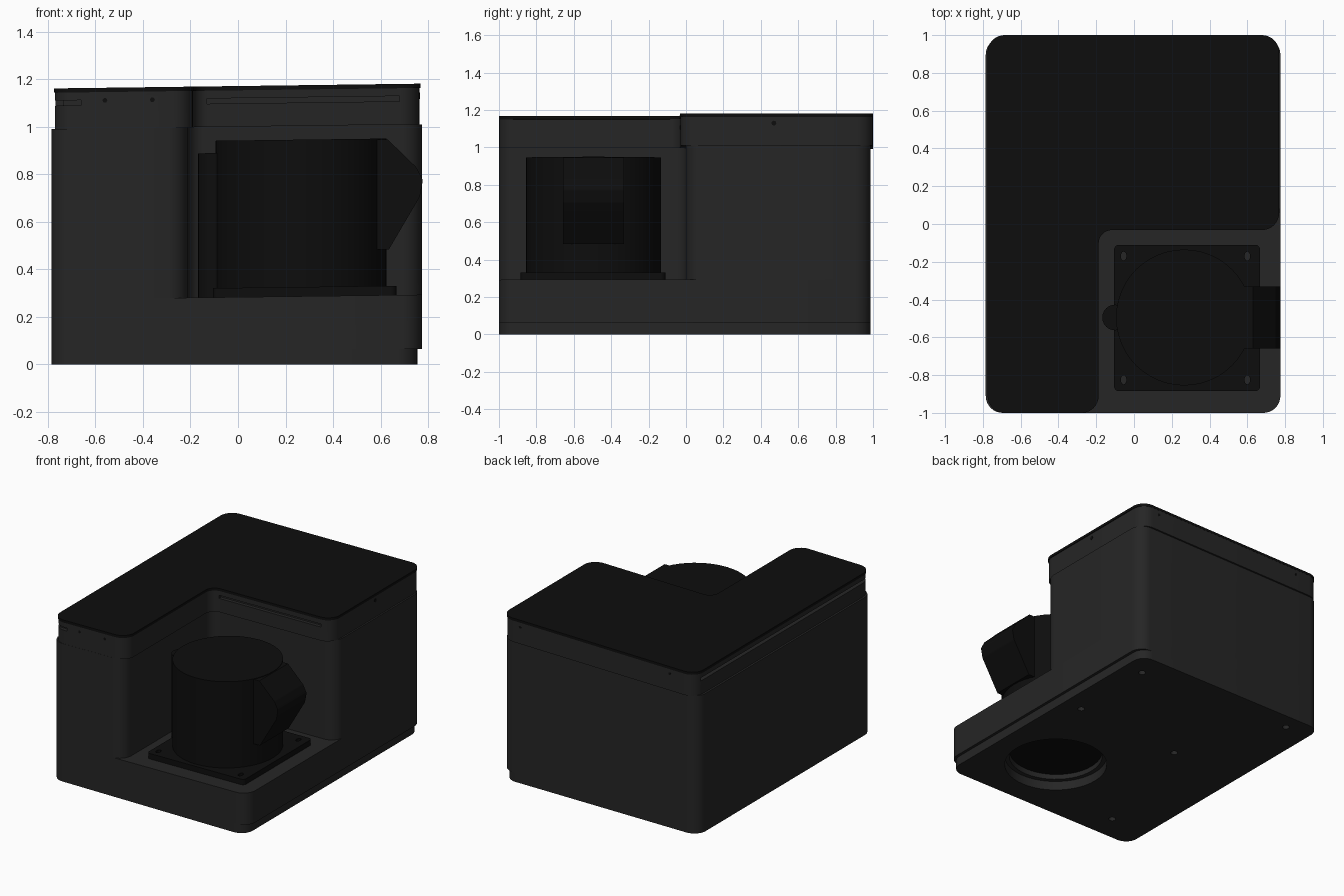
import bpy, bmesh, math
from mathutils import Vector

if "Cube" in bpy.data.objects:
    bpy.data.objects.remove(bpy.data.objects["Cube"])

TILT = 0.013  # upper surfaces rise slightly towards +x


def material(name, v):
    m = bpy.data.materials.new(name)
    m.diffuse_color = (v, v, v, 1)
    m.use_nodes = True
    m.node_tree.nodes["Principled BSDF"].inputs["Base Color"].default_value = m.diffuse_color
    return m


GREY = material("dark_grey", 0.019)
BLACK = material("black", 0.004)


def rounded(corners, seg=8):
    """Fillet a polygon given as (x, y, radius) corners."""
    out = []
    n = len(corners)
    for i, (x, y, r) in enumerate(corners):
        p = Vector((x, y))
        if r == 0:
            out.append(p)
            continue
        a = (Vector(corners[i - 1][:2]) - p).normalized()
        b = (Vector(corners[(i + 1) % n][:2]) - p).normalized()
        half = a.angle(b) / 2
        centre = p + (a + b).normalized() * (r / math.sin(half))
        s = p + a * (r / math.tan(half)) - centre
        e = p + b * (r / math.tan(half)) - centre
        sweep = s.angle_signed(e)  # clockwise positive
        for k in range(seg + 1):
            t = -sweep * k / seg
            out.append(centre + Vector((s.x * math.cos(t) - s.y * math.sin(t),
                                        s.x * math.sin(t) + s.y * math.cos(t))))
    return out


def rect(x0, x1, y0, y1, r=0):
    return rounded([(x0, y0, r), (x1, y0, r), (x1, y1, r), (x0, y1, r)])


def circle(x, y, r, n=48, sy=1):
    return [Vector((x + r * math.cos(2 * math.pi * k / n),
                    y + sy * r * math.sin(2 * math.pi * k / n))) for k in range(n)]


def prism(name, pts, lo, hi, mat, axis="z"):
    """Extrude a profile along z (xy profile), y (xz profile) or x (yz profile)."""
    place = {"z": lambda p, h: (p.x, p.y, h),
             "y": lambda p, h: (p.x, h, p.y),
             "x": lambda p, h: (h, p.x, p.y)}[axis]
    bm = bmesh.new()
    rings = [[bm.verts.new(place(p, h)) for p in pts] for h in (lo, hi)]
    bm.faces.new(rings[0][::-1])
    bm.faces.new(rings[1])
    n = len(pts)
    for i in range(n):
        j = (i + 1) % n
        bm.faces.new((rings[0][i], rings[0][j], rings[1][j], rings[1][i]))
    for v in bm.verts:
        if v.co.z > 0.07:
            v.co.z += TILT * v.co.x
    bmesh.ops.recalc_face_normals(bm, faces=bm.faces)
    me = bpy.data.meshes.new(name)
    bm.to_mesh(me)
    bm.free()
    me.materials.append(mat)
    ob = bpy.data.objects.new(name, me)
    bpy.context.collection.objects.link(ob)
    return ob


def cut(target, cutter):
    mod = target.modifiers.new("cut", "BOOLEAN")
    mod.operation = "DIFFERENCE"
    mod.solver = "EXACT"
    mod.object = cutter
    bpy.context.view_layer.objects.active = target
    bpy.ops.object.modifier_apply(modifier=mod.name)
    bpy.data.objects.remove(cutter)


def l_shape(x0, x1, y0, y1, nx, ny, r):
    """L outline: full rectangle minus the front right corner."""
    return rounded([(x0, y0, r), (nx, y0, r), (nx, ny, 0.07),
                    (x1, ny, r), (x1, y1, r), (x0, y1, r)])


# Housing: base plate, lower body and L-shaped upper body
base = prism("base_plate", rect(-0.785, 0.755, -1, 0.987, 0.09), 0, 0.065, GREY)
lower = prism("lower_body", rect(-0.785, 0.775, -1, 0.987, 0.09), 0.065, 0.283, GREY)
prism("upper_body", l_shape(-0.785, 0.775, -1, 0.987, -0.21, 0, 0.09), 0.283, 1.0, GREY)

# Opening underneath and screw holes in the base
cut(base, prism("cutter", circle(0.265, -0.495, 0.34), -0.1, 0.2, GREY))
cut(lower, prism("cutter", circle(0.265, -0.495, 0.31), 0.0, 0.5, GREY))
for x, y in [(0.61, 0.81), (0.61, 0.18), (-0.24, 0.13), (-0.59, 0.87), (-0.49, -0.81)]:
    cut(base, prism("cutter", circle(x, y, 0.024, 16), -0.1, 0.045, GREY))
prism("lens_window", circle(0.265, -0.495, 0.309), 0.1, 0.29, BLACK)

# Lid skirt with ventilation slots, and black top panel
skirt = prism("lid_skirt", l_shape(-0.771, 0.763, -0.999, 0.999, -0.19, -0.03, 0.09), 1.0, 1.155, GREY)
for x0, x1, y0, y1 in [(-0.9, -0.735, -1.1, 0.93), (-0.9, -0.66, -1.1, -0.97),
                       (-0.13, 0.68, -0.2, -0.005)]:
    cut(skirt, prism("cutter", rect(x0, x1, y0, y1), 1.098, 1.12, GREY))
prism("top_panel", l_shape(-0.775, 0.768, -1, 1, -0.187, -0.032, 0.09), 1.153, 1.171, BLACK)

# Lid screws on the front, back and right
for i, x in enumerate((-0.56, -0.36)):
    prism(f"front_screw_{i}", circle(x, 1.118, 0.01, 12), -1.0, -0.98, BLACK, "y")
for i, x in enumerate((0.62, -0.57)):
    prism(f"back_screw_{i}", circle(x, 1.12, 0.01, 12), 0.98, 1.0, BLACK, "y")
prism("side_screw", circle(0.47, 1.12, 0.013, 12), 0.74, 0.765, BLACK, "x")

# Sensor: mounting flange with four bolt holes
flange = prism("sensor_flange", rect(-0.105, 0.667, -0.885, -0.11, 0.025), 0.283, 0.322, BLACK)
for x in (-0.055, 0.6):
    for y in (-0.825, -0.17):
        cut(flange, prism("cutter", circle(x, y, 0.015, 16, 1.6), 0.2, 0.4, BLACK))

# Sensor: drum, side boss and angled connector hood
prism("sensor_drum", circle(0.265, -0.495, 0.36), 0.32, 0.942, BLACK)
prism("sensor_boss", circle(-0.1, -0.495, 0.068, 24), 0.283, 0.89, BLACK)
hood = rounded([(0.35, 0.475, 0), (0.635, 0.475, 0), (0.765, 0.695, 0.03),
                (0.778, 0.765, 0.03), (0.75, 0.82, 0.03), (0.63, 0.938, 0), (0.35, 0.938, 0)], 4)
prism("connector_hood", hood, -0.658, -0.332, BLACK, "y")

# Smooth the rounded walls, keeping edges crisp
bpy.ops.object.select_all(action="SELECT")
bpy.ops.object.shade_smooth_by_angle(angle=math.radians(30))
